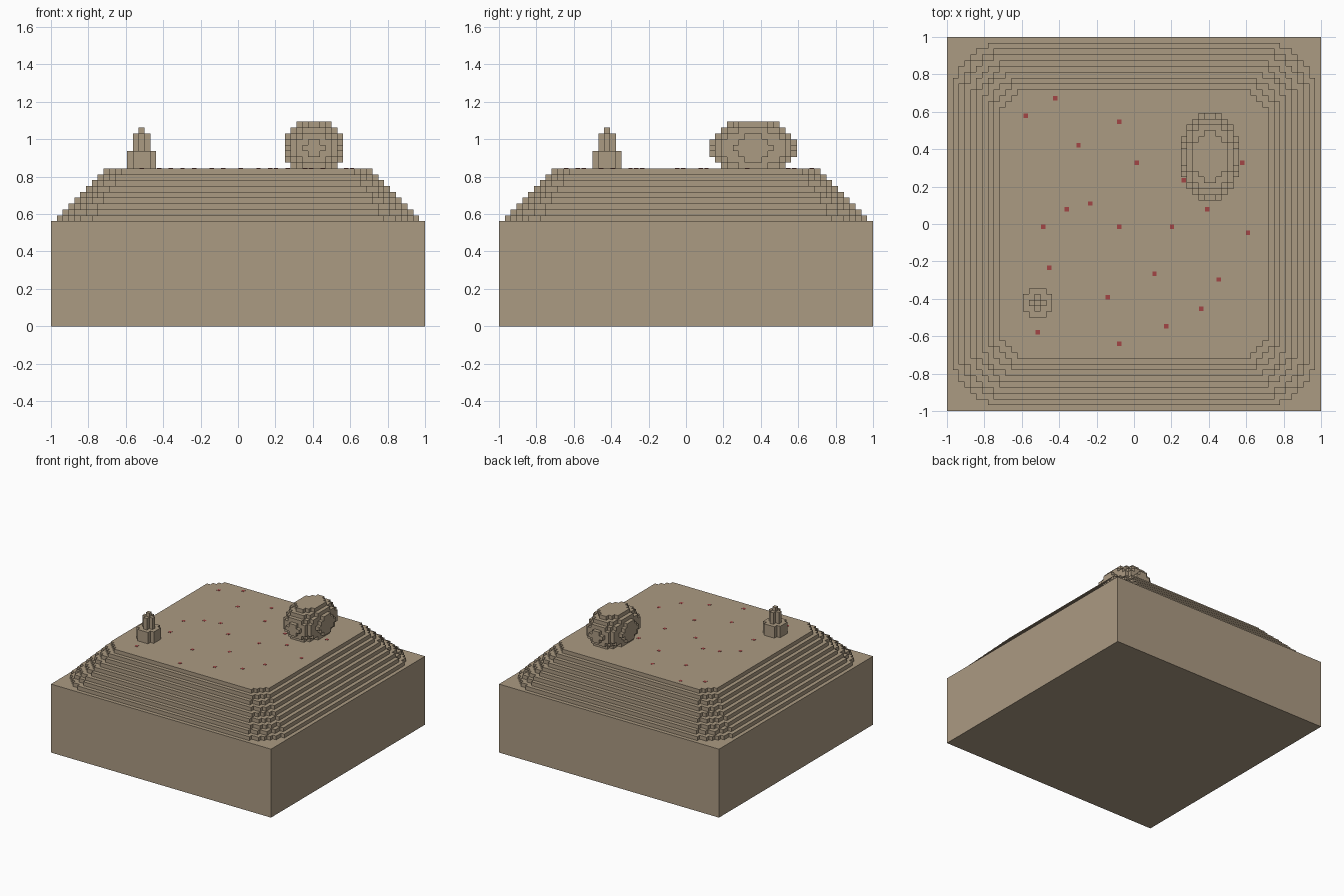
import bpy
import bmesh

if "Cube" in bpy.data.objects:
    bpy.data.objects.remove(bpy.data.objects["Cube"], do_unlink=True)

V = 1 / 32          # size of one block
GROUND = 27         # plateau height in blocks


def material(name, color):
    m = bpy.data.materials.new(name)
    m.use_nodes = True
    m.diffuse_color = (*color, 1)
    bsdf = next(n for n in m.node_tree.nodes if n.type == 'BSDF_PRINCIPLED')
    bsdf.inputs["Base Color"].default_value = (*color, 1)
    bsdf.inputs["Roughness"].default_value = 0.9
    return m


sand = material("sandy brown", (0.41, 0.325, 0.225))
red = material("dull red", (0.36, 0.06, 0.06))


def finish(bm, name, mat):
    bmesh.ops.scale(bm, vec=(V, V, V), verts=bm.verts)
    mesh = bpy.data.meshes.new(name)
    bm.to_mesh(mesh)
    bm.free()
    mesh.materials.append(mat)
    ob = bpy.data.objects.new(name, mesh)
    bpy.context.scene.collection.objects.link(ob)
    return ob


def add_box(bm, center, size):
    made = bmesh.ops.create_cube(bm, size=1)["verts"]
    bmesh.ops.scale(bm, vec=size, verts=made)
    bmesh.ops.translate(bm, vec=center, verts=made)


def stepped_outline(half, radius):
    """Square outline whose corners are rounded in whole blocks."""
    corner, row = [], 0
    while True:
        cut = sum((radius - .5 - i) ** 2 + (radius - .5 - row) ** 2 > radius ** 2
                  for i in range(int(radius)))
        if corner and corner[-1][0] == half - cut:
            corner.pop()
        else:
            corner.append((half - cut, half - row))
        if cut == 0:
            break
        corner.append((half - cut, half - row - 1))
        row += 1
    points = []
    for _ in range(4):
        points += corner
        corner = [(y, -x) for x, y in corner]
    return points[::-1]


def voxel_skin(name, cells, mat):
    """Outer faces of a set of unit blocks, with flat areas merged."""
    bm = bmesh.new()
    for c in cells:
        for axis in range(3):
            for side in (0, 1):
                n = list(c)
                n[axis] += 1 if side else -1
                if tuple(n) in cells:
                    continue
                quad = []
                for a, b in ((0, 0), (1, 0), (1, 1), (0, 1)):
                    p = list(c)
                    p[axis] += side
                    p[(axis + 1) % 3] += a
                    p[(axis + 2) % 3] += b
                    quad.append(bm.verts.new(p))
                bm.faces.new(quad if side else quad[::-1])
    bmesh.ops.remove_doubles(bm, verts=bm.verts, dist=0.01)
    return finish(bm, name, mat)


# Solid base block
bm = bmesh.new()
add_box(bm, (0, 0, 9), (64, 64, 18))
finish(bm, "base_block", sand)

# Nine terraces, each one block smaller
bm = bmesh.new()
for i in range(9):
    outline = stepped_outline(31 - i, 9 - 0.475 * i)
    low = [bm.verts.new((x, y, 18 + i)) for x, y in outline]
    high = [bm.verts.new((x, y, 19 + i)) for x, y in outline]
    for k in range(len(low)):
        j = (k + 1) % len(low)
        bm.faces.new((low[k], low[j], high[j], high[k]))
    bm.faces.new(high)
finish(bm, "terraces", sand)

# Blocky egg-shaped boulder
boulder = {(x, y, z)
           for x in range(7, 20) for y in range(3, 21) for z in range(GROUND, 36)
           if ((x + .5 - 13) / 5) ** 2 + ((y + .5 - 11.5) / 7.5) ** 2
           + ((z + .5 - 30.5) / 5) ** 2 <= 1}
voxel_skin("boulder", boulder, sand)

# Small stepped spire: wide foot, cross-shaped stem, single-block tip
spire = set()
for z0, z1, reach, limit in ((27, 30, 2, 3), (30, 33, 1, 1), (33, 34, 0, 0)):
    spire |= {(-17 + x, -14 + y, z)
              for x in range(-reach, reach + 1) for y in range(-reach, reach + 1)
              for z in range(z0, z1) if abs(x) + abs(y) <= limit}
voxel_skin("spire", spire, sand)

# Tiny red flecks on the plateau, given as block cells
flecks = [(-19, 18), (-14, 21), (-3, 17), (-10, 13), (0, 10), (18, 10), (8, 7),
          (-8, 3), (-12, 2), (-16, -1), (-3, -1), (6, -1), (12, 2), (19, -2),
          (-15, -8), (3, -9), (14, -10), (-5, -13), (11, -15), (5, -18),
          (-17, -19), (-3, -21)]
bm = bmesh.new()
for x, y in flecks:
    add_box(bm, (x + .5, y + .5, GROUND), (.75, .75, .1))
finish(bm, "ground_flecks", red)
